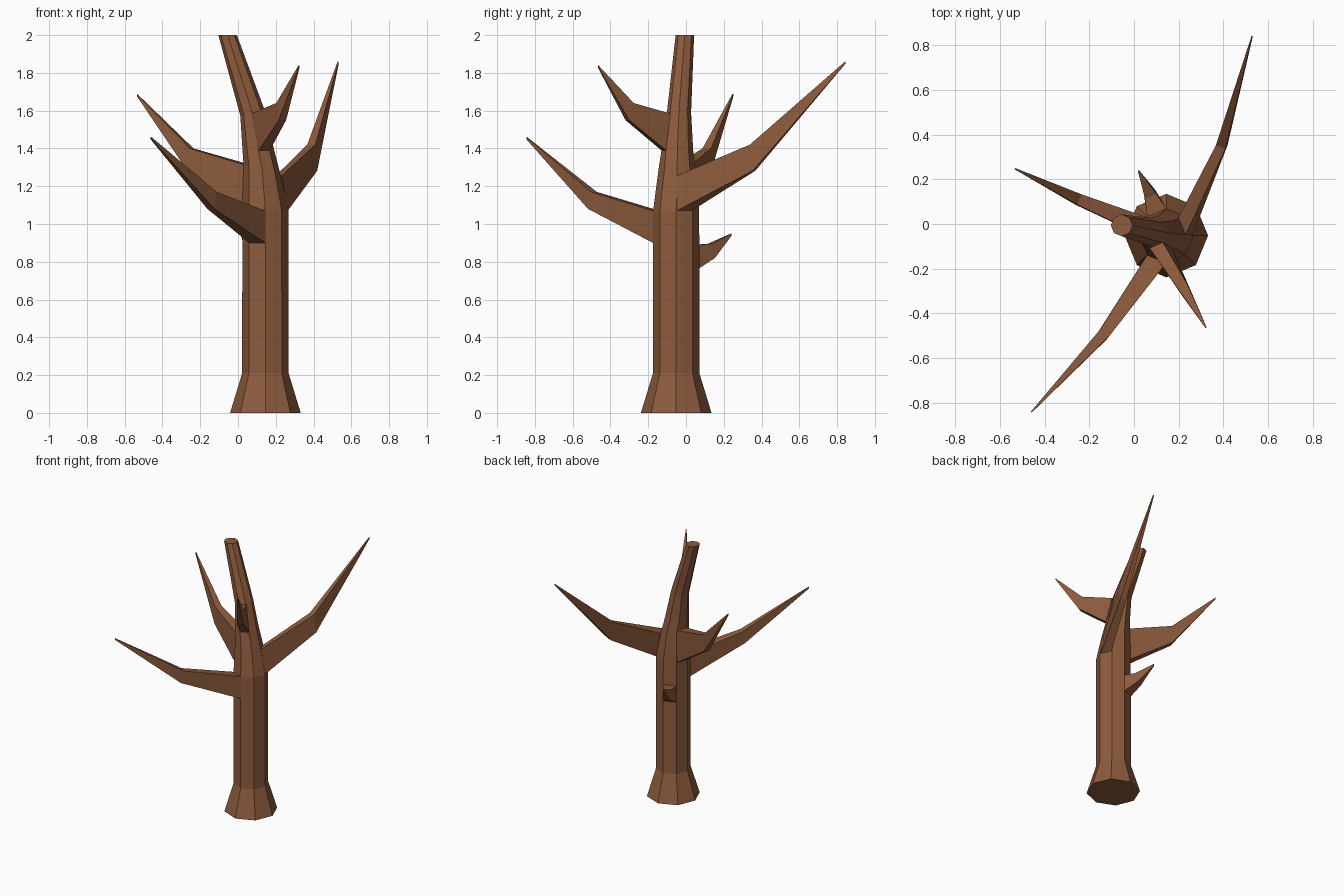
import bpy, bmesh
from math import cos, sin, radians, atan2
from mathutils import Vector

if "Cube" in bpy.data.objects:
    bpy.data.objects.remove(bpy.data.objects["Cube"])

bark = bpy.data.materials.new("bark")
bark.diffuse_color = (0.27, 0.105, 0.047, 1)
bark.use_nodes = True
bark.node_tree.nodes["Principled BSDF"].inputs["Base Color"].default_value = bark.diffuse_color


def loft(name, rings, cap_start=True):
    """Skin a list of equal-length point rings with flat quads."""
    bm = bmesh.new()
    loops = [[bm.verts.new(p) for p in ring] for ring in rings]
    n = len(loops[0])
    for a, b in zip(loops, loops[1:]):
        for i in range(n):
            j = (i + 1) % n
            bm.faces.new((a[i], a[j], b[j], b[i]))
    if cap_start:
        bm.faces.new(loops[0][::-1])
    bm.faces.new(loops[-1])
    bmesh.ops.recalc_face_normals(bm, faces=bm.faces)
    mesh = bpy.data.meshes.new(name)
    bm.to_mesh(mesh)
    bm.free()
    mesh.materials.append(bark)
    obj = bpy.data.objects.new(name, mesh)
    bpy.context.collection.objects.link(obj)
    return obj


def octagon(cx, cy, z, r, tilt=0):
    angles = [radians(45 * k) for k in range(8)]
    return [(cx + r * cos(a), cy + r * sin(a), z + tilt * r * cos(a)) for a in angles]


def section(bottom, top, width, heading):
    """Four corners of a branch cross-section facing the given heading."""
    side = Vector((-sin(heading), cos(heading), 0)) * width / 2
    b, t = Vector(bottom), Vector(top)
    return [b - side, b + side, t + side, t - side]


def branch(name, face_angle, base, mid, tip, w_base, w_mid):
    d = Vector(tip) - Vector(base[0])
    heading = atan2(d.y, d.x)
    low_tip = (tip[0], tip[1], tip[2] - 0.012)
    loft(name, [section(*base, w_base, radians(face_angle)),
                section(*mid, w_mid, heading),
                section(low_tip, tip, 0.006, heading)], cap_start=False)


# Trunk: flared foot, straight bole, bent and cut-off top
loft("trunk", [octagon(*r) for r in (
    (0.145, -0.052, 0, 0.187),
    (0.145, -0.052, 0.21, 0.123),
    (0.145, -0.052, 1.07, 0.122),
    (0.128, -0.047, 1.285, 0.099, -0.35),
    (0.108, -0.046, 1.39, 0.084),
    (0.076, -0.037, 1.59, 0.064, 0.25),
    (-0.055, -0.006, 2.0, 0.049))])

# Branches: each grows from one trunk side, kinks once and tapers to a point
branch("right_back_branch", 22.5,
       ((0.247, -0.009, 1.07), (0.215, -0.011, 1.255)),
       ((0.398, 0.36, 1.282), (0.388, 0.345, 1.42)),
       (0.53, 0.843, 1.86), 0.085, 0.045)
branch("left_front_branch", 247.5,
       ((0.102, -0.157, 0.9), (0.102, -0.157, 1.07)),
       ((-0.143, -0.503, 1.08), (-0.132, -0.488, 1.17)),
       (-0.46, -0.843, 1.46), 0.093, 0.05)
branch("left_back_branch", 157.5,
       ((0.041, -0.009, 1.07), (0.045, -0.01, 1.315)),
       ((-0.25, 0.108, 1.27), (-0.245, 0.11, 1.40)),
       (-0.534, 0.248, 1.688), 0.085, 0.05)
branch("upper_front_branch", 292.5,
       ((0.139, -0.118, 1.39), (0.1, -0.095, 1.585)),
       ((0.235, -0.31, 1.55), (0.222, -0.287, 1.64)),
       (0.323, -0.465, 1.84), 0.065, 0.045)
branch("back_stub", 112.5,
       ((0.102, 0.052, 0.765), (0.102, 0.052, 0.89)),
       ((0.07, 0.142, 0.82), (0.074, 0.125, 0.895)),
       (0.02, 0.24, 0.95), 0.093, 0.055)
